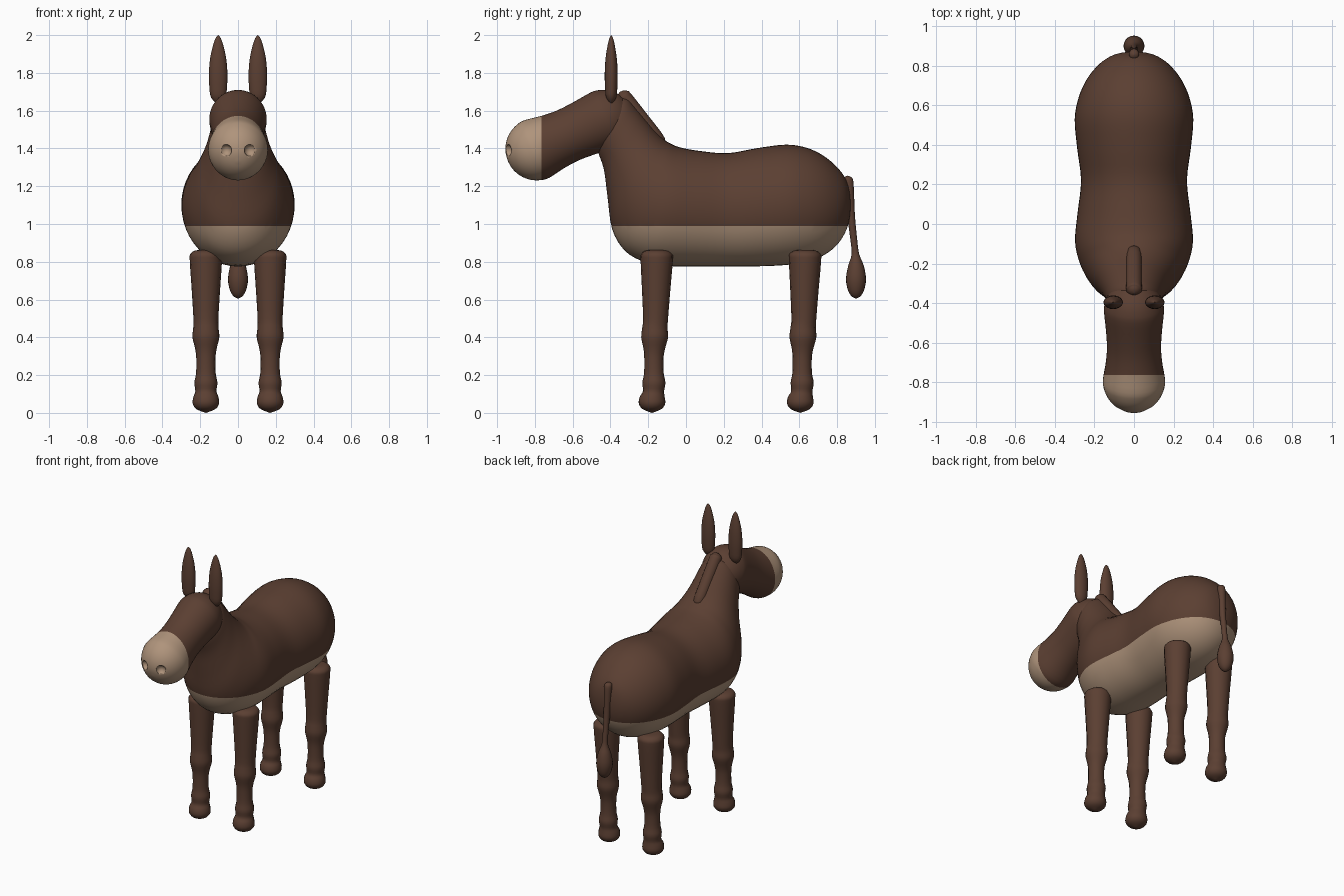
import bpy, bmesh, math
from mathutils import Vector as V

if "Cube" in bpy.data.objects:
    bpy.data.objects.remove(bpy.data.objects["Cube"])


def material(name, rgb):
    m = bpy.data.materials.new(name)
    m.diffuse_color = (*rgb, 1)
    m.use_nodes = True
    m.node_tree.nodes["Principled BSDF"].inputs["Base Color"].default_value = m.diffuse_color
    return m


BROWN = material("dark brown coat", (0.105, 0.050, 0.032))
TAN = material("pale tan", (0.43, 0.295, 0.20))


def spline(rings, steps):
    """Catmull-Rom interpolation of (centre, u, v) rings."""
    out = []
    for i in range(len(rings) - 1):
        p = [rings[max(0, min(len(rings) - 1, i + k))] for k in (-1, 0, 1, 2)]
        for s in range(steps):
            t = s / steps
            out.append(tuple(
                0.5 * (2 * b + (c - a) * t + (2 * a - 5 * b + 4 * c - d) * t ** 2
                       + (3 * b - a - 3 * c + d) * t ** 3)
                for a, b, c, d in zip(*p)))
    return out + [rings[-1]]


def loft(name, rings, sides=24, steps=3, mats=(BROWN,), cut=None):
    """Skin elliptical rings; cut = (axis, value) puts faces below it in slot 0, above in slot 1."""
    bm = bmesh.new()
    loops = []
    for c, u, v in spline(rings, steps):
        loops.append([bm.verts.new(c + u * math.cos(a) + v * math.sin(a))
                      for a in (math.tau * k / sides for k in range(sides))])
    for r0, r1 in zip(loops, loops[1:]):
        for k in range(sides):
            j = (k + 1) % sides
            bm.faces.new((r0[k], r0[j], r1[j], r1[k]))
    bmesh.ops.remove_doubles(bm, verts=bm.verts, dist=1e-5)
    if cut:
        axis, value = cut
        n = V((0, 0, 0))
        n[axis] = 1
        bmesh.ops.bisect_plane(bm, geom=bm.verts[:] + bm.edges[:] + bm.faces[:],
                               plane_co=n * value, plane_no=n, dist=1e-4)
        for f in bm.faces:
            f.material_index = int(f.calc_center_median()[axis] > value)
    bmesh.ops.recalc_face_normals(bm, faces=bm.faces)
    for f in bm.faces:
        f.smooth = True
    me = bpy.data.meshes.new(name)
    bm.to_mesh(me)
    bm.free()
    for m in mats:
        me.materials.append(m)
    ob = bpy.data.objects.new(name, me)
    bpy.context.collection.objects.link(ob)
    return ob


def upright(x, pts, sy=1.0):
    """Horizontal rings from (y, z, radius); sy scales the radius along y."""
    return [(V((x, y, z)), V((r, 0, 0)), V((0, r * sy, 0))) for y, z, r in pts]


def along(a, b, pts, sx=1.0):
    """Rings around the axis a-b from (distance, radius)."""
    d = (b - a).normalized()
    u = V((1, 0, 0))
    return [(a + d * s, u * r * sx, d.cross(u) * r) for s, r in pts]


# Body and neck: (top y, top z, bottom y, bottom z, half width), rump to neck
sections = [
    (0.872, 1.10, 0.872, 1.10, 0), (0.866, 1.17, 0.866, 1.03, 0.065),
    (0.845, 1.24, 0.845, 0.96, 0.125), (0.80, 1.30, 0.80, 0.89, 0.185),
    (0.73, 1.36, 0.73, 0.835, 0.24), (0.64, 1.403, 0.64, 0.80, 0.28),
    (0.53, 1.42, 0.53, 0.783, 0.30), (0.38, 1.402, 0.38, 0.776, 0.287),
    (0.22, 1.375, 0.22, 0.775, 0.268), (0.07, 1.387, 0.05, 0.775, 0.285),
    (-0.03, 1.405, -0.10, 0.778, 0.298), (-0.08, 1.425, -0.21, 0.795, 0.29),
    (-0.12, 1.45, -0.32, 0.855, 0.262), (-0.165, 1.495, -0.39, 0.97, 0.222),
    (-0.21, 1.55, -0.415, 1.14, 0.18), (-0.26, 1.61, -0.435, 1.29, 0.152),
    (-0.31, 1.665, -0.47, 1.40, 0.13), (-0.36, 1.66, -0.46, 1.48, 0.09),
    (-0.42, 1.58, -0.42, 1.58, 0)]
rings = []
for ty, tz, by, bz, w in sections:
    top, bot = V((0, ty, tz)), V((0, by, bz))
    rings.append(((top + bot) / 2, V((w, 0, 0)), (top - bot) / 2))
loft("body", rings, 48, 4, (TAN, BROWN), (2, 0.99))

# Head: round skull to round muzzle, pale nose end
skull, muzzle = V((0, -0.44, 1.55)), V((0, -0.79, 1.397))
length = (muzzle - skull).length
arc = [math.radians(a) for a in range(0, 90, 15)]
prof = [(-0.16 * math.cos(a), 0.16 * math.sin(a)) for a in arc]
prof += [(0, 0.16), (0.1, 0.15), (0.2, 0.144), (0.29, 0.151), (length, 0.166)]
prof += [(length + 0.166 * math.cos(a), 0.166 * math.sin(a)) for a in reversed(arc)]
head = loft("head", along(skull, muzzle, prof, 0.95), 48, 3, (TAN, BROWN), (1, -0.765))

# Nostrils: shallow round dents
for x in (-0.065, 0.065):
    r = 0.032
    ball = [(-0.946, 1.39 + r * math.cos(math.radians(a)), r * math.sin(math.radians(a)))
            for a in range(0, 181, 20)]
    cutter = loft("nostril_cutter", upright(x, ball), 16, 1, (TAN,))
    mod = head.modifiers.new("nostril", 'BOOLEAN')
    mod.operation, mod.object = 'DIFFERENCE', cutter
    bpy.context.view_layer.objects.active = head
    bpy.ops.object.modifier_apply(modifier=mod.name)
    bpy.data.objects.remove(cutter)

# Mane: slim rounded ridge down the back of the neck
top, low = V((0, -0.325, 1.668)), V((0, -0.13, 1.42))
loft("mane", along(top, low, [(-0.04, 0), (-0.034, 0.02), (-0.02, 0.034), (0, 0.04),
                              (0.15, 0.04), (0.3, 0.036), (0.33, 0)]), 16)

# Tail and tuft
loft("tail", upright(0, [(0.857, 1.256, 0), (0.857, 1.25, 0.015), (0.859, 1.235, 0.025),
                         (0.864, 1.18, 0.025), (0.873, 1.05, 0.021), (0.888, 0.92, 0.018),
                         (0.897, 0.84, 0.02), (0.90, 0.78, 0.041), (0.90, 0.71, 0.053),
                         (0.90, 0.65, 0.043), (0.90, 0.617, 0.023), (0.90, 0.605, 0)]), 20)

# Ears and legs, mirrored left and right
ear = [(2.0, 0), (1.985, 0.013), (1.95, 0.026), (1.88, 0.042), (1.80, 0.049),
       (1.73, 0.047), (1.67, 0.038), (1.63, 0)]
leg = [(-0.155, 0.863, 0), (-0.155, 0.86, 0.055), (-0.155, 0.84, 0.083), (-0.155, 0.80, 0.085),
       (-0.158, 0.65, 0.075), (-0.161, 0.50, 0.066), (-0.165, 0.45, 0.067),
       (-0.166, 0.40, 0.071), (-0.168, 0.34, 0.057), (-0.17, 0.29, 0.051),
       (-0.17, 0.21, 0.052), (-0.17, 0.16, 0.061), (-0.172, 0.115, 0.056),
       (-0.179, 0.085, 0.066), (-0.18, 0.05, 0.070), (-0.18, 0.02, 0.050), (-0.18, 0, 0)]
for side, x in (("left", 1), ("right", -1)):
    loft(side + "_ear", upright(0.105 * x, [(-0.396, z, r) for z, r in ear], 0.7), 20)
    for end, dy in (("front", 0), ("hind", 0.785)):
        loft(f"{end}_{side}_leg", upright(0.17 * x, [(y + dy, z, r) for y, z, r in leg]), 16)
